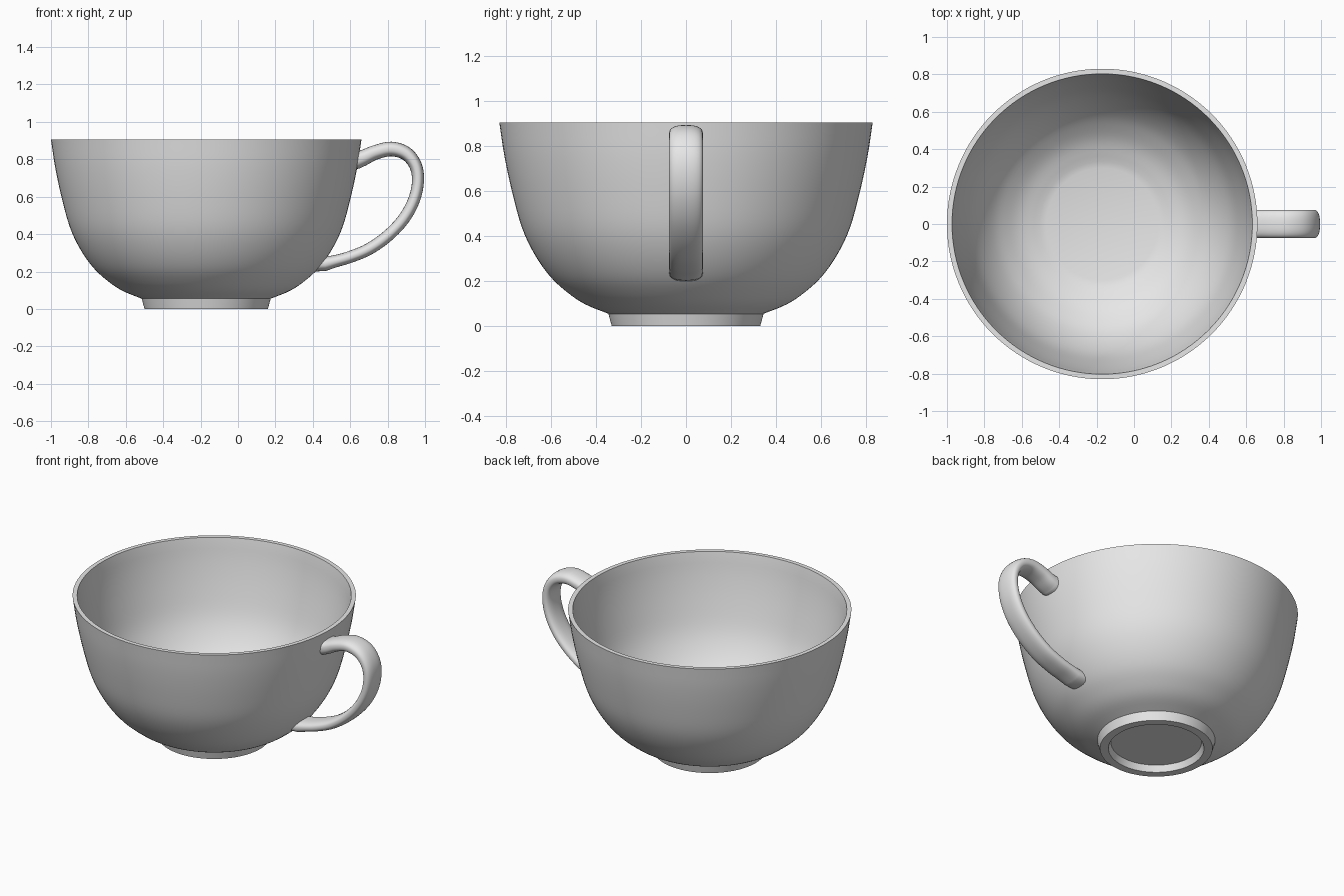
import bpy, bmesh, math
from mathutils import Vector

if "Cube" in bpy.data.objects:
    bpy.data.objects.remove(bpy.data.objects["Cube"])

CX = -0.17   # cup axis; the handle balances the width
SEG = 128

clay = bpy.data.materials.new("plain grey")
clay.diffuse_color = (0.8, 0.8, 0.8, 1)
clay.use_nodes = True
clay.node_tree.nodes["Principled BSDF"].inputs["Base Color"].default_value = clay.diffuse_color


def smooth_path(pts, steps):
    """Catmull-Rom curve through the points."""
    p = [Vector(q) for q in pts]
    p = [2 * p[0] - p[1]] + p + [2 * p[-1] - p[-2]]
    out = []
    for i in range(1, len(p) - 2):
        a, b, c, d = p[i - 1:i + 3]
        for k in range(steps):
            t = k / steps
            out.append(0.5 * (2 * b + (c - a) * t + (2 * a - 5 * b + 4 * c - d) * t * t
                              + (3 * b - a - 3 * c + d) * t ** 3))
    return out + [p[-2]]


def finish(name, bm):
    bmesh.ops.recalc_face_normals(bm, faces=bm.faces)
    me = bpy.data.meshes.new(name)
    bm.to_mesh(me)
    bm.free()
    me.materials.append(clay)
    ob = bpy.data.objects.new(name, me)
    bpy.context.collection.objects.link(ob)
    bpy.ops.object.select_all(action='DESELECT')
    ob.select_set(True)
    bpy.context.view_layer.objects.active = ob
    bpy.ops.object.shade_smooth_by_angle(angle=math.radians(35))
    return ob


def bridge(bm, rings):
    for a, b in zip(rings, rings[1:]):
        n = len(a)
        for i in range(n):
            j = (i + 1) % n
            bm.faces.new((a[i], a[j], b[j], b[i]))


# Cup body: foot ring, outer wall, rim, inner wall and flat floor as one lathe
outer = smooth_path([(.345, .055), (.45, .098), (.53, .152), (.605, .222), (.675, .322),
                     (.73, .44), (.774, .6), (.808, .76), (.83, .905)], 4)
inner = []
for i, q in enumerate(outer):
    t = (outer[min(i + 1, len(outer) - 1)] - outer[max(i - 1, 0)]).normalized()
    inner.append(q + Vector((-t.y, t.x)) * 0.028)
inner[-1] = Vector((.803, .905))
foot = [Vector(q) for q in ((.265, .04), (.28, 0), (.33, 0))]
profile = foot + outer + inner[::-1] + [Vector((.30, .072))]

bm = bmesh.new()
rings = [[bm.verts.new((CX + q.x * math.cos(2 * math.pi * i / SEG),
                        q.x * math.sin(2 * math.pi * i / SEG), q.y)) for i in range(SEG)]
         for q in profile]
bridge(bm, rings)
bm.faces.new(rings[0])
bm.faces.new(rings[-1])
finish("cup_body", bm)


def wall_radius(z):
    for a, b in zip(outer, outer[1:]):
        if a.y <= z <= b.y:
            return a.x + (b.x - a.x) * (z - a.y) / (b.y - a.y)
    return outer[-1].x


# Handle: flattened loop swept in the xz plane; third value is half thickness
path = smooth_path([(.635, .80, .054), (.67, .808, .043), (.735, .837, .039), (.82, .855, .039),
                    (.90, .83, .037), (.95, .765, .034), (.962, .68, .032), (.94, .58, .032),
                    (.885, .48, .032), (.80, .39, .032), (.70, .32, .032), (.60, .278, .032),
                    (.52, .255, .033), (.45, .238, .04)], 5)
bm = bmesh.new()
rings = []
N = 32
for i, q in enumerate(path):
    d = path[min(i + 1, len(path) - 1)] - path[max(i - 1, 0)]
    d = Vector((d.x, d.y)).normalized()
    ring = []
    for k in range(N):
        a = 2 * math.pi * k / N
        c, s = math.cos(a), math.sin(a)
        y = 0.075 * math.copysign(abs(c) ** 0.8, c)
        w = q.z * math.copysign(abs(s) ** 0.8, s)
        x, z = q.x - d.y * w, q.y + d.x * w
        if i in (0, len(path) - 1):   # end rings sink just into the cup wall
            x = CX + math.sqrt((wall_radius(z) - 0.012) ** 2 - y * y)
        ring.append(bm.verts.new((x, y, z)))
    rings.append(ring)
bridge(bm, rings)
bm.faces.new(rings[0])
bm.faces.new(rings[-1])
finish("handle", bm)
